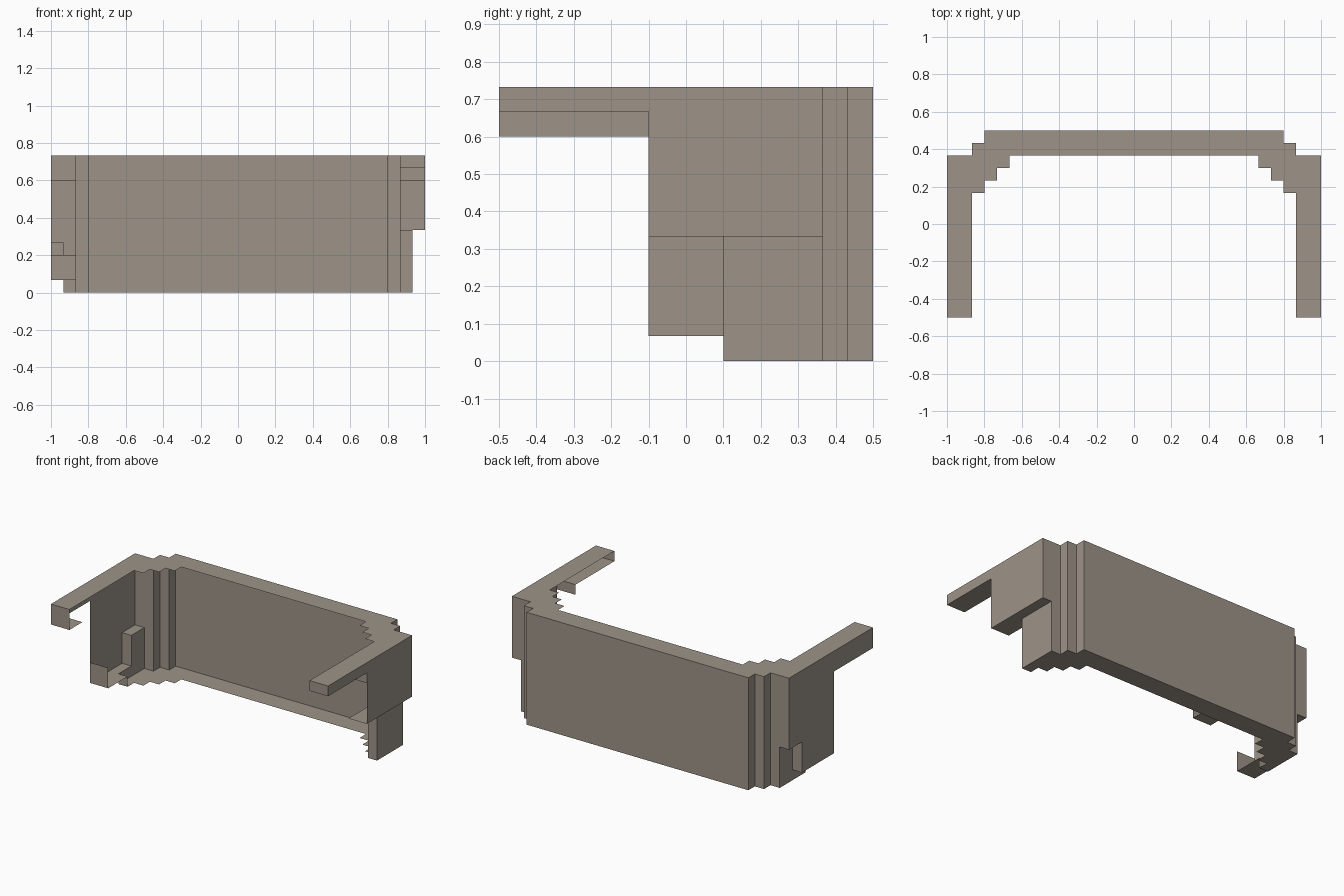
import bpy
import bmesh

cube = bpy.data.objects.get("Cube")
if cube:
    bpy.data.objects.remove(cube, do_unlink=True)

U = 1 / 15  # one grid block

stone = bpy.data.materials.new("warm_grey_stone")
stone.use_nodes = True
colour = (0.34, 0.295, 0.25, 1)
stone.diffuse_color = colour
bsdf = stone.node_tree.nodes["Principled BSDF"]
bsdf.inputs["Base Color"].default_value = colour
bsdf.inputs["Roughness"].default_value = 0.9


def wall(bm, path, z0, z1):
    """Upright panels along a path; the outside lies to the right of travel."""
    for (ax, ay), (bx, by) in zip(path, path[1:]):
        corners = [(ax, ay, z0), (bx, by, z0), (bx, by, z1), (ax, ay, z1)]
        bm.faces.new([bm.verts.new([c * U for c in p]) for p in corners])


def plate(bm, outline, z, up=False):
    """Flat panel from an anticlockwise outline, facing down unless up."""
    pts = outline if up else outline[::-1]
    bm.faces.new([bm.verts.new((x * U, y * U, z * U)) for x, y in pts])


def rect(x0, x1, y0, y1):
    return [(x0, y0), (x1, y0), (x1, y1), (x0, y1)]


def mirrored(half):
    """Complete a +x half outline with its reflection."""
    return half + [(-x, y) for x, y in reversed(half)]


def finish(bm, name):
    bmesh.ops.remove_doubles(bm, verts=bm.verts, dist=0.0001)
    mesh = bpy.data.meshes.new(name)
    bm.to_mesh(mesh)
    bm.free()
    mesh.materials.append(stone)
    bpy.context.collection.objects.link(bpy.data.objects.new(name, mesh))


back_steps = [(13, 5.5), (13, 6.5), (12, 6.5), (12, 7.5)]
inner_steps = [(10, 5.5), (10, 4.5), (11, 4.5), (11, 3.5), (12, 3.5), (12, 2.5), (13, 2.5)]

# Stepped back wall
bm = bmesh.new()
wall(bm, mirrored(back_steps), 0, 11)
finish(bm, "back_wall")

# Top rim with its two arms, and the stepped base
bm = bmesh.new()
plate(bm, mirrored(inner_steps + [(13, -7.5), (15, -7.5), (15, 5.5)] + back_steps), 11, up=True)
finish(bm, "top_rim")
bm = bmesh.new()
plate(bm, mirrored(inner_steps + [(13, 1.5), (14, 1.5), (14, 5.5)] + back_steps), 0)
finish(bm, "base_rim")

# Left side: high outer wall over a narrower foot
bm = bmesh.new()
wall(bm, [(15, -1.5), (15, 5.5), (13, 5.5)], 5, 11)
wall(bm, [(13, -1.5), (15, -1.5)], 9, 10)
plate(bm, [(13, -1.5), (15, -1.5), (15, 5.5), (14, 5.5), (14, 1.5), (13, 1.5)], 5)
finish(bm, "left_side_wall")
bm = bmesh.new()
wall(bm, [(13, 1.5), (14, 1.5), (14, 5.5), (13, 5.5)], 0, 5)
finish(bm, "left_foot")

# Left arm: thin beam
bm = bmesh.new()
wall(bm, [(13, -7.5), (15, -7.5), (15, -1.5)], 10, 11)
plate(bm, rect(13, 15, -7.5, -1.5), 10)
finish(bm, "left_arm")

# Right side: tall outer wall with a notch in its back corner
bm = bmesh.new()
wall(bm, [(-13, 5.5), (-15, 5.5), (-15, -1.5)], 4, 11)
wall(bm, [(-13, 5.5), (-14, 5.5), (-14, 3.5), (-15, 3.5), (-15, -1.5)], 1, 4)
wall(bm, [(-15, -1.5), (-13, -1.5)], 1, 3)
plate(bm, rect(-15, -14, 3.5, 5.5), 4)
plate(bm, [(-15, -1.5), (-13, -1.5), (-13, 1.5), (-14, 1.5), (-14, 3.5), (-15, 3.5)], 1)
finish(bm, "right_side_wall")
bm = bmesh.new()
wall(bm, [(-13, 5.5), (-14, 5.5), (-14, 1.5), (-13, 1.5)], 0, 1)
finish(bm, "right_foot")

# Right arm: deeper beam, closed below only at the tip
bm = bmesh.new()
wall(bm, [(-15, -1.5), (-15, -7.5), (-13, -7.5)], 9, 11)
plate(bm, rect(-15, -13, -7.5, -5.5), 9)
finish(bm, "right_arm")
